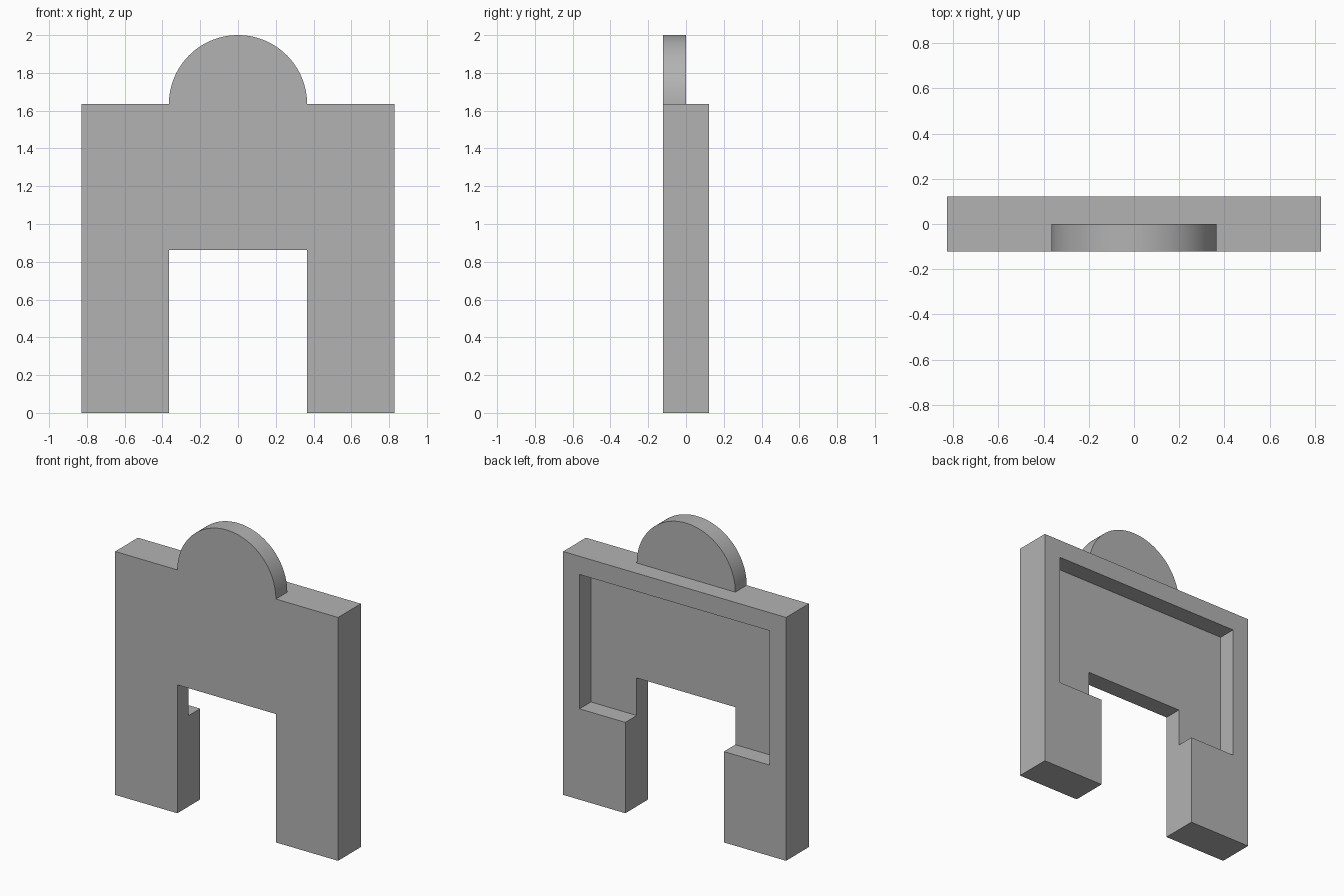
import bpy, bmesh, math

cube = bpy.data.objects.get("Cube")
if cube:
    bpy.data.objects.remove(cube, do_unlink=True)

HALF_W, HALF_D = 0.828, 0.121    # overall half width and half depth
GAP = 0.366                      # half width of the opening, also the dome radius
SHOULDER = 2 - GAP               # height of the wall below the dome
LINTEL = 0.862                   # top of the opening
RIM = 0.122                      # frame width around the back recess
LEDGE = 0.61                     # bottom of the back recess

grey = bpy.data.materials.new("plain_grey")
grey.use_nodes = True
grey.diffuse_color = (0.45, 0.45, 0.45, 1)
grey.node_tree.nodes["Principled BSDF"].inputs["Base Color"].default_value = grey.diffuse_color


def extrude_profile(name, points, y0, y1):
    """Solid made from an x-z outline, pushed from y0 to y1."""
    bm = bmesh.new()
    face = bm.faces.new([bm.verts.new((x, y0, z)) for x, z in points])
    out = bmesh.ops.extrude_face_region(bm, geom=[face])
    moved = [v for v in out["geom"] if isinstance(v, bmesh.types.BMVert)]
    bmesh.ops.translate(bm, verts=moved, vec=(0, y1 - y0, 0))
    bmesh.ops.recalc_face_normals(bm, faces=bm.faces)
    mesh = bpy.data.meshes.new(name)
    bm.to_mesh(mesh)
    bm.free()
    mesh.materials.append(grey)
    obj = bpy.data.objects.new(name, mesh)
    bpy.context.collection.objects.link(obj)
    return obj


def activate(obj):
    bpy.ops.object.select_all(action="DESELECT")
    obj.select_set(True)
    bpy.context.view_layer.objects.active = obj


# Wall with two legs around the opening
right_half = [(GAP, LINTEL), (GAP, 0), (HALF_W, 0), (HALF_W, SHOULDER)]
outline = right_half + [(-x, z) for x, z in reversed(right_half)]
wall = extrude_profile("arch_wall", outline, -HALF_D, HALF_D)

# Recess cut into the back, down to half the depth
rx, top = HALF_W - RIM, SHOULDER - RIM
cutter = extrude_profile("recess_cutter",
                         [(-rx, LEDGE), (rx, LEDGE), (rx, top), (-rx, top)], 0, 2 * HALF_D)
cutter.hide_render = True
cut = wall.modifiers.new("recess", "BOOLEAN")
cut.operation = "DIFFERENCE"
cut.solver = "EXACT"
cut.object = cutter
activate(wall)
bpy.ops.object.modifier_apply(modifier=cut.name)
bpy.data.objects.remove(cutter, do_unlink=True)

# Half-round crest on the front half of the top
STEPS = 64
arc = [(GAP * math.cos(math.pi * i / STEPS), SHOULDER + GAP * math.sin(math.pi * i / STEPS))
       for i in range(STEPS + 1)]
crest = extrude_profile("round_crest", arc, -HALF_D, 0)
activate(crest)
bpy.ops.object.shade_smooth_by_angle(angle=math.radians(30))
